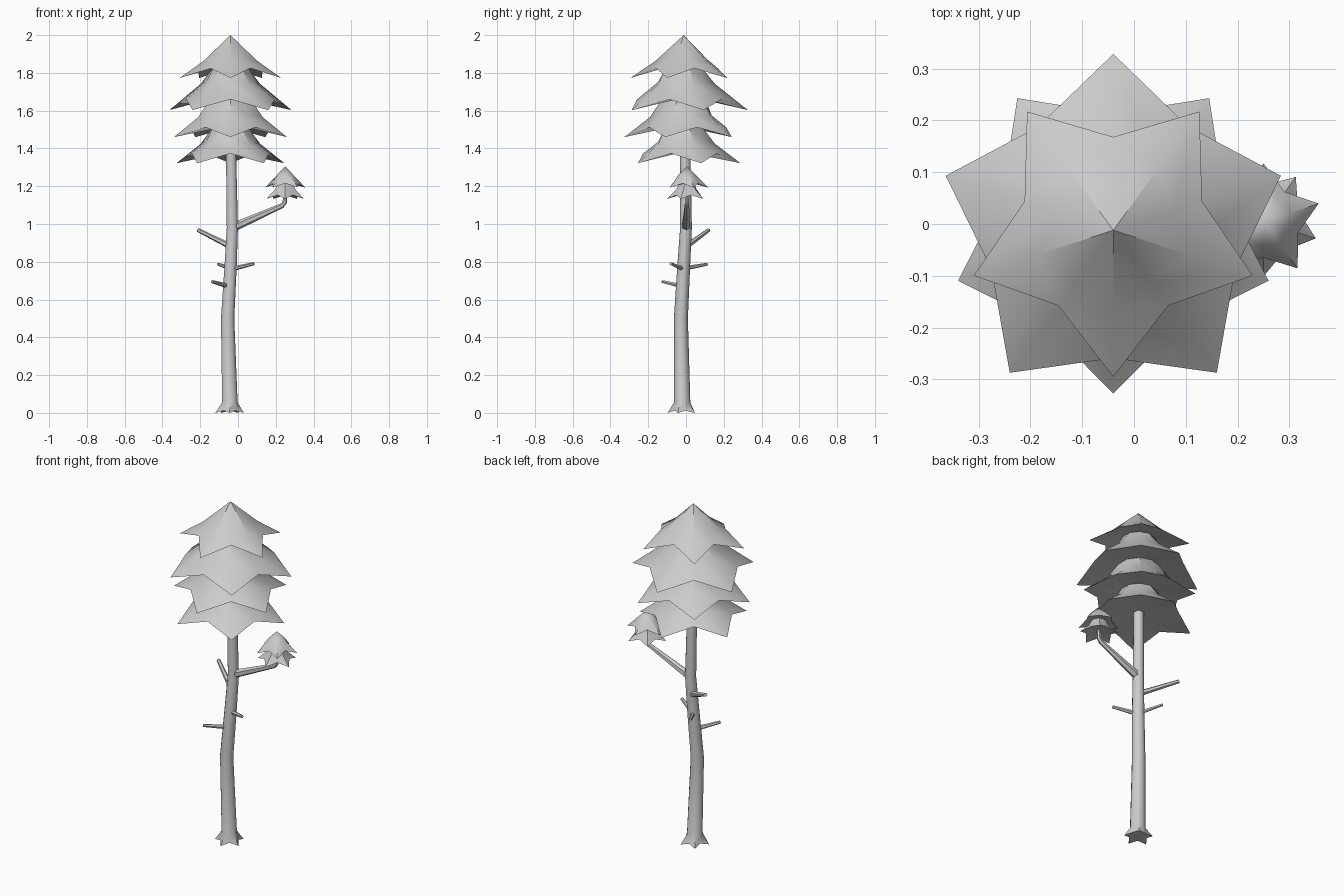
import bpy, bmesh, math
from mathutils import Vector

if "Cube" in bpy.data.objects:
    bpy.data.objects.remove(bpy.data.objects["Cube"])


def star(c, tip_r, valley_r, tip_z, valley_z, phase):
    """Ten points around c; phase 0 puts a tip at -y, phase 1 puts one at +y."""
    pts = []
    for k in range(10):
        a = math.radians(-90 + 36 * k)
        tip = (k + phase) % 2 == 0
        r, z = (tip_r, tip_z) if tip else (valley_r, valley_z)
        pts.append(Vector((c[0] + r * math.cos(a), c[1] + r * math.sin(a), z)))
    return pts


def loft(name, rings, start=None, end=None):
    """Skin equal-sized rings; start / end close the mesh with a centre point."""
    bm = bmesh.new()
    loops = [[bm.verts.new(p) for p in ring] for ring in rings]
    n = len(loops[0])
    for a, b in zip(loops, loops[1:]):
        for i in range(n):
            j = (i + 1) % n
            bm.faces.new((a[i], a[j], b[j], b[i]))
    for loop, pole in ((loops[0], start), (loops[-1], end)):
        if pole is None:
            bm.faces.new(loop)
        else:
            v = bm.verts.new(pole)
            for i in range(n):
                bm.faces.new((loop[i], loop[(i + 1) % n], v))
    bmesh.ops.recalc_face_normals(bm, faces=bm.faces)
    mesh = bpy.data.meshes.new(name)
    bm.to_mesh(mesh)
    bm.free()
    ob = bpy.data.objects.new(name, mesh)
    bpy.context.collection.objects.link(ob)
    bpy.context.view_layer.objects.active = ob
    ob.select_set(True)
    bpy.ops.object.shade_smooth_by_angle(angle=math.radians(40))
    ob.select_set(False)
    return ob


def tube(name, path, sides=6):
    """Tapered limb through (x, y, z, radius) points."""
    pts = [Vector(p[:3]) for p in path]
    rings = []
    for i, p in enumerate(pts):
        d = (pts[min(i + 1, len(pts) - 1)] - pts[max(i - 1, 0)]).normalized()
        u = d.cross(Vector((0, 1, 0.1))).normalized()
        v = d.cross(u)
        rings.append([p + path[i][3] * (u * math.cos(t) + v * math.sin(t))
                      for t in (2 * math.pi * k / sides for k in range(sides))])
    return loft(name, rings)


def crown(name, c, apex_z, tiers, phase):
    """Stacked star skirts. Tier: (neck r, neck z), (mid r, mid z), tip r, valley r, tip z, valley z."""
    rings = []
    for i, (neck, mid, tr, vr, tz, vz) in enumerate(tiers):
        ph = (phase + i) % 2
        if neck:
            rings.append(star(c, neck[0], neck[0], neck[1], neck[1], ph))
        rings.append(star(c, mid[0], mid[0] * 0.82, mid[1], mid[1] + 0.01, ph))
        rings.append(star(c, tr, vr, tz, vz, ph))
    return loft(name, rings, start=(*c, apex_z), end=(*c, tiers[-1][5] + 0.01))


# Trunk with a five-pointed root flare
trunk_rings = [star((-0.044, -0.018), 0.08, 0.05, 0.0, 0.012, 0)]
for x, y, z, r in ((-0.043, -0.02, 0.055, 0.043), (-0.055, -0.027, 0.5, 0.037),
                   (-0.039, -0.012, 0.78, 0.034), (-0.03, 0.0, 0.98, 0.031),
                   (-0.037, -0.005, 1.4, 0.028)):
    trunk_rings.append(star((x, y), r, r, z, z, 0))
loft("trunk", trunk_rings)

# Main foliage, four tiers
crown("main_foliage", (-0.04, -0.012), 2.0, [
    (None, (0.15, 1.863), 0.283, 0.18, 1.773, 1.825),
    ((0.09, 1.835), (0.165, 1.742), 0.34, 0.247, 1.603, 1.66),
    ((0.115, 1.66), (0.18, 1.565), 0.315, 0.225, 1.46, 1.512),
    ((0.10, 1.51), (0.165, 1.425), 0.3, 0.215, 1.322, 1.373),
], 0)

# Side branch and its small foliage, two tiers
tube("side_branch", [(-0.03, 0.0, 0.98, 0.024), (0.235, 0.005, 1.098, 0.013),
                     (0.248, 0.005, 1.115, 0.012), (0.25, 0.005, 1.17, 0.010)])
crown("small_foliage", (0.25, 0.005), 1.305, [
    (None, (0.055, 1.25), 0.112, 0.07, 1.193, 1.215),
    ((0.04, 1.215), (0.058, 1.18), 0.106, 0.07, 1.133, 1.153),
], 1)

# Broken branch stubs
stubs = [((-0.036, 0.0, 0.88), (-0.212, 0.12, 0.968), 0.016),
         ((-0.04, -0.01, 0.76), (0.083, -0.08, 0.79), 0.013),
         ((-0.04, -0.01, 0.765), (-0.105, 0.112, 0.787), 0.012),
         ((-0.046, -0.018, 0.67), (-0.138, -0.124, 0.695), 0.013)]
for i, (a, b, r) in enumerate(stubs):
    tube(f"branch_stub_{i + 1}", [(*a, r), (*b, r * 0.65)])
